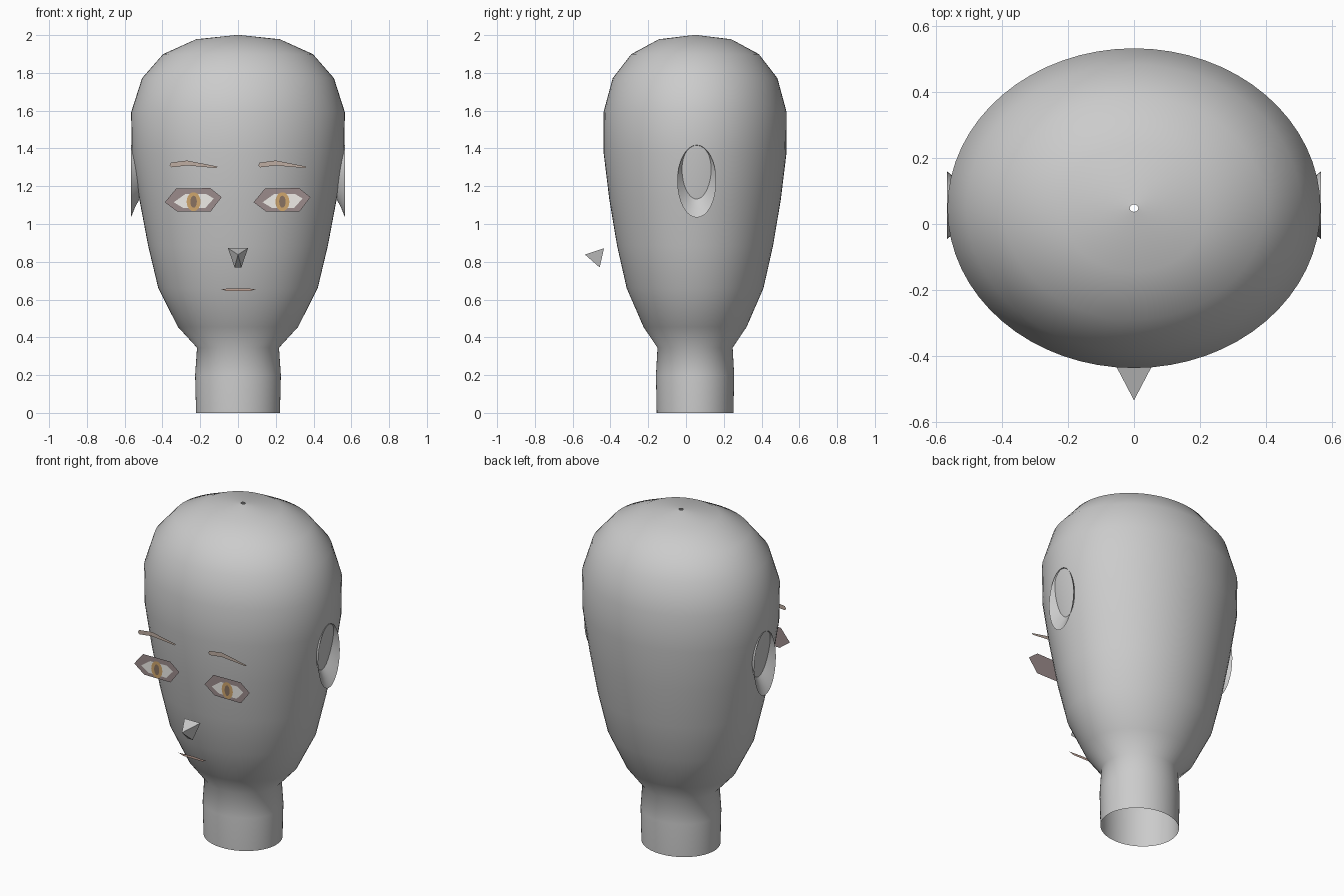
import bpy, bmesh, math

if "Cube" in bpy.data.objects:
    bpy.data.objects.remove(bpy.data.objects["Cube"])

CY = 0.048      # depth centre of the head
FACE_Y = -0.436  # plane the flat face features sit on


def material(name, rgb):
    m = bpy.data.materials.new(name)
    m.diffuse_color = (*rgb, 1)
    m.use_nodes = True
    m.node_tree.nodes["Principled BSDF"].inputs["Base Color"].default_value = m.diffuse_color
    return m


def make(name, verts, faces, mat=None, smooth=None):
    me = bpy.data.meshes.new(name)
    me.from_pydata(verts, [], faces)
    bm = bmesh.new()
    bm.from_mesh(me)
    bmesh.ops.recalc_face_normals(bm, faces=bm.faces[:])
    bm.to_mesh(me)
    bm.free()
    ob = bpy.data.objects.new(name, me)
    bpy.context.collection.objects.link(ob)
    if mat:
        me.materials.append(mat)
    if smooth:
        bpy.ops.object.select_all(action='DESELECT')
        ob.select_set(True)
        bpy.context.view_layer.objects.active = ob
        bpy.ops.object.shade_smooth_by_angle(angle=math.radians(smooth))
    return ob


def bridge(rings, n):
    return [(r * n + i, r * n + (i + 1) % n, (r + 1) * n + (i + 1) % n, (r + 1) * n + i)
            for r in range(rings - 1) for i in range(n)]


def flat(name, pts, mat, dx=0, layer=0):
    y = FACE_Y - 0.001 * layer
    # wound counter-clockwise seen from the front
    ob = make(name, [(x + dx, y, z) for x, z in pts], [range(len(pts))], mat)
    if ob.data.polygons[0].normal.y > 0:
        ob.data.flip_normals()
    return ob


def ellipse(cx, cz, rx, rz, n=24):
    return [(cx + rx * math.cos(2 * math.pi * i / n), cz + rz * math.sin(2 * math.pi * i / n))
            for i in range(n)]


# Head and neck: elliptical rings (z, half width, half depth), open at both ends
rings = [(0, .222, .203), (.2, .227, .207), (.345, .217, .199),
         (.455, .318, .273), (.66, .422, .362), (.886, .476, .413), (1.13, .522, .454),
         (1.375, .562, .484), (1.591, .566, .485), (1.772, .508, .436),
         (1.899, .397, .338), (1.978, .222, .192), (2.0, .013, .011)]
N = 64
verts = [(rx * math.cos(2 * math.pi * i / N), CY + ry * math.sin(2 * math.pi * i / N), z)
         for z, rx, ry in rings for i in range(N)]
make("head_and_neck", verts, bridge(len(rings), N), smooth=50)

# Ears: shallow dishes opening outward (x, z centre, half depth, half height)
ear = [(.567, 1.226, .103, .192), (.545, 1.25, .083, .162), (.515, 1.275, .06, .13)]
M = 32
for side, name in ((1, "ear_right"), (-1, "ear_left")):
    verts = [(side * x, y, z) for x, cz, ry, rz in ear for y, z in ellipse(.057, cz, ry, rz, M)]
    make(name, verts, bridge(len(ear), M), smooth=40)

# Nose: small faceted pyramid
make("nose", [(-.053, -.434, .872), (.053, -.434, .872), (.018, -.457, .77),
              (-.018, -.457, .77), (0, -.535, .838)],
     [(0, 1, 4), (1, 2, 4), (2, 3, 4), (3, 0, 4), (0, 3, 2, 1)])

# Eyes and brows: the same flat shapes repeated for both sides
lid_mat = material("lid", (.33, .26, .26))
white_mat = material("eye_white", (.86, .84, .80))
iris_mat = material("iris", (.62, .38, .15))
pupil_mat = material("pupil", (.25, .17, .12))
brow_mat = material("brow", (.52, .42, .36))
lip_mat = material("lip", (.52, .36, .30))

lid = [(.083, 1.115), (.15, 1.065), (.325, 1.065), (.383, 1.142), (.323, 1.19), (.142, 1.187)]
white = [(.13, 1.115), (.18, 1.085), (.297, 1.085), (.342, 1.135), (.30, 1.16), (.19, 1.158)]
brow = [(.107, 1.31), (.118, 1.3), (.2, 1.31), (.355, 1.296), (.362, 1.304), (.2, 1.336), (.115, 1.325)]
for dx, side in ((0, "right"), (-.47, "left")):
    flat("eyelid_" + side, lid, lid_mat, dx)
    flat("eye_white_" + side, white, white_mat, dx, 1)
    flat("iris_" + side, ellipse(.235, 1.118, .037, .05), iris_mat, dx, 2)
    flat("pupil_" + side, ellipse(.235, 1.118, .017, .032), pupil_mat, dx, 3)
    flat("eyebrow_" + side, brow, brow_mat, dx)

# Mouth
flat("mouth", [(-.092, .656), (-.06, .645), (.065, .645), (.096, .656), (0, .66)], lip_mat)
